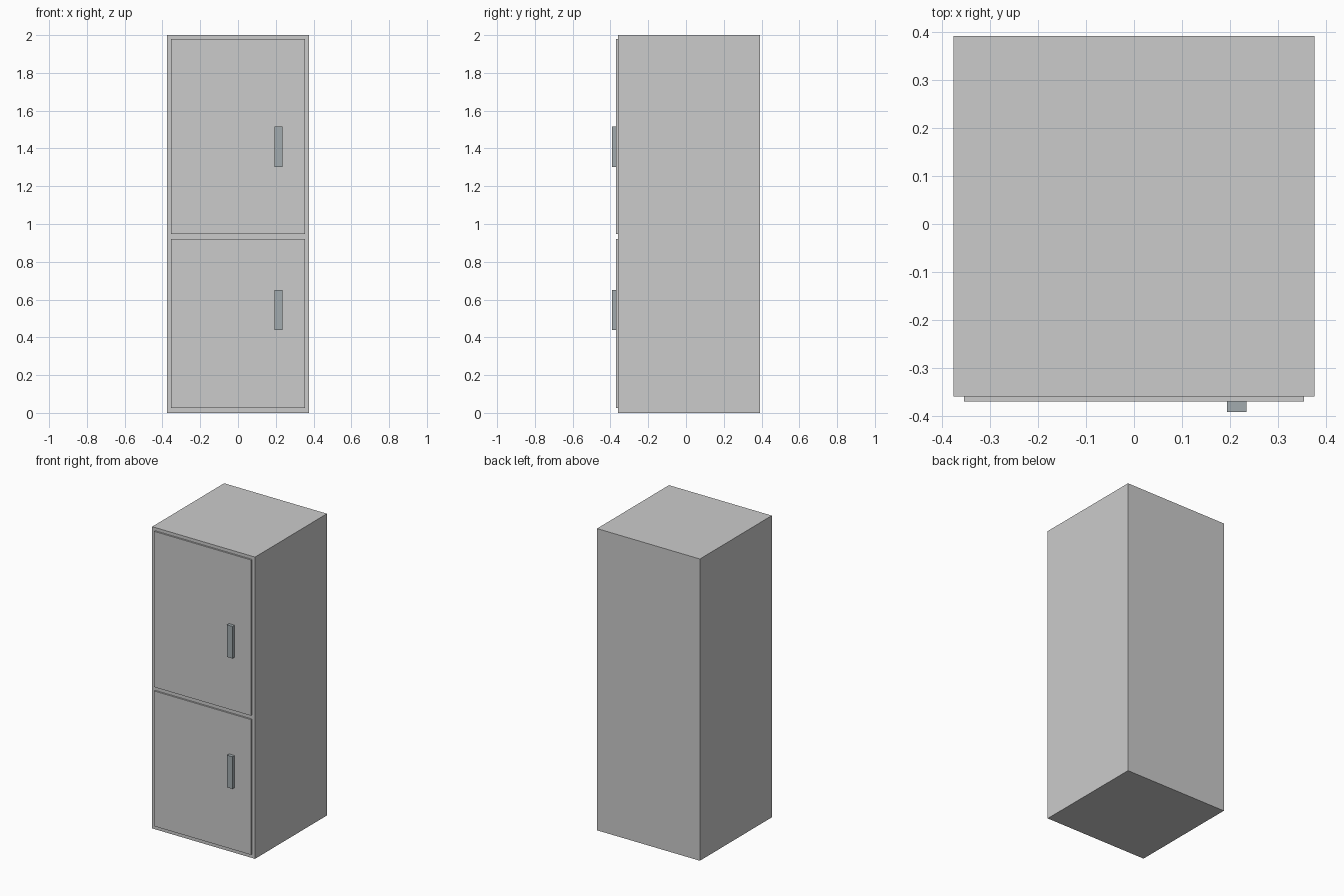
import bpy

if "Cube" in bpy.data.objects:
    bpy.data.objects.remove(bpy.data.objects["Cube"])


def box(name, x, y, z, material=None):
    """Box spanning the (min, max) ranges given for each axis."""
    size = [b - a for a, b in (x, y, z)]
    centre = [(a + b) / 2 for a, b in (x, y, z)]
    bpy.ops.mesh.primitive_cube_add(size=1, location=centre)
    obj = bpy.context.object
    obj.name = name
    obj.scale = size
    bpy.ops.object.transform_apply(location=False, rotation=False, scale=True)
    if material:
        obj.data.materials.append(material)
    return obj


metal = bpy.data.materials.new("handle_metal")
metal.diffuse_color = (0.36, 0.41, 0.43, 1)
metal.use_nodes = True
metal.node_tree.nodes["Principled BSDF"].inputs["Base Color"].default_value = metal.diffuse_color

# Cabinet body
box("cabinet", (-0.377, 0.377), (-0.36, 0.393), (0, 2))

# Two doors, each with a bar handle: door z range, handle z range
doors = {
    "lower": ((0.025, 0.921), (0.438, 0.651)),
    "upper": ((0.947, 1.979), (1.302, 1.515)),
}
for label, (door_z, handle_z) in doors.items():
    box(label + "_door", (-0.355, 0.355), (-0.371, -0.36), door_z)
    box(label + "_handle", (0.194, 0.235), (-0.393, -0.371), handle_z, metal)
